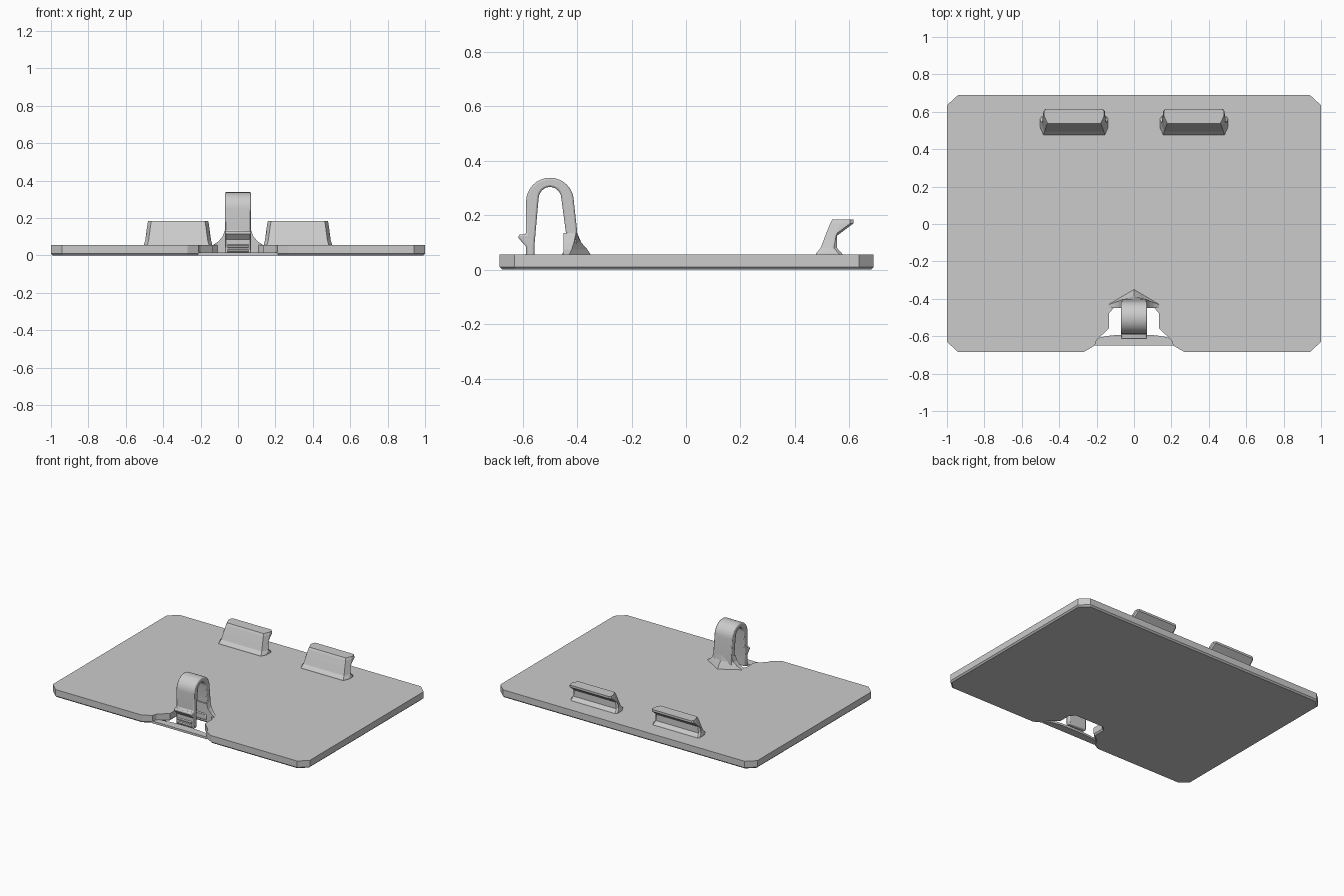
import bpy, bmesh, math

if "Cube" in bpy.data.objects:
    bpy.data.objects.remove(bpy.data.objects["Cube"])

grey = bpy.data.materials.new("light grey plastic")
grey.use_nodes = True
colour = (0.6, 0.6, 0.6, 1)
grey.diffuse_color = colour
grey.node_tree.nodes["Principled BSDF"].inputs["Base Color"].default_value = colour


def loft(name, sections, bevel=0, bottom_bevel=0, smooth=False):
    """Join rings of points into a capped solid."""
    bm = bmesh.new()
    rings = [[bm.verts.new(p) for p in ring] for ring in sections]
    n = len(rings[0])
    for a, b in zip(rings, rings[1:]):
        for i in range(n):
            j = (i + 1) % n
            bm.faces.new((a[i], a[j], b[j], b[i]))
    base = bm.faces.new(rings[0][::-1])
    bm.faces.new(rings[-1])
    bmesh.ops.recalc_face_normals(bm, faces=bm.faces)
    if bottom_bevel:
        bmesh.ops.bevel(bm, geom=list(base.edges), offset=bottom_bevel,
                        segments=1, affect='EDGES')
    mesh = bpy.data.meshes.new(name)
    bm.to_mesh(mesh)
    bm.free()
    mesh.materials.append(grey)
    ob = bpy.data.objects.new(name, mesh)
    bpy.context.collection.objects.link(ob)
    if bevel:
        mod = ob.modifiers.new("edge rounding", 'BEVEL')
        mod.width, mod.segments, mod.angle_limit = bevel, 2, math.radians(50)
    if smooth:
        bpy.ops.object.select_all(action='DESELECT')
        ob.select_set(True)
        bpy.context.view_layer.objects.active = ob
        bpy.ops.object.shade_smooth_by_angle(angle=math.radians(25))
    return ob


def slab(name, outline, z0, z1, **kw):
    return loft(name, [[(x, y, z) for x, y in outline] for z in (z0, z1)], **kw)


def side_extrude(name, profile, half, **kw):
    return loft(name, [[(x, y, z) for y, z in profile] for x in (-half, half)], **kw)


def arc(cx, cy, rx, ry, start, end, steps):
    angles = [math.radians(start + (end - start) * i / steps) for i in range(steps + 1)]
    return [(cx + rx * math.cos(a), cy + ry * math.sin(a)) for a in angles]


# Cover plate with clipped corners and a stepped latch notch
half_outline = [(0, -.45), (.11, -.45), (.135, -.48), (.135, -.56), (.2, -.62),
                (.21, -.65), (.27, -.685), (.94, -.685), (1, -.63), (1, .635),
                (.94, .69)]
outline = half_outline + [(-x, y) for x, y in half_outline[:0:-1]]
slab("cover_plate", outline, 0, .055, bottom_bevel=.01)

# Thin lip crossing the mouth of the notch, with a curved inner edge
lip = [(-.215, -.65), (.215, -.65)] + [
    (.205 * math.cos(t), -.622 + .032 * math.sin(t))
    for t in (math.pi * i / 14 for i in range(15))]
slab("notch_lip", lip, 0, .015)

# Looped spring latch: outer line over the top, then back along the inner line
outer = [(-.588, .01), (-.588, .085), (-.615, .115), (-.615, .13), (-.588, .13)]
outer += arc(-.5, .25, .088, .088, 180, 0, 16) + [(-.4, .14), (-.4, .02)]
inner = [(-.455, .02), (-.455, .058), (-.442, .075), (-.438, .11)]
inner += arc(-.5, .26, .042, .044, 0, 180, 12) + [(-.557, .09), (-.557, .01)]
side_extrude("latch_loop", outer + inner, .07, bevel=.007, smooth=True)

# Grip ridges on the front of the latch
for i, z in enumerate((.025, .05)):
    side_extrude("latch_ridge_%d" % (i + 1),
                 [(-.586, z - .009), (-.597, z - .004), (-.597, z + .004), (-.586, z + .009)],
                 .055)

# Flared, pointed foot joining the latch to the plate
foot = [(.02, .135, -.43, -.35), (.055, .135, -.43, -.35), (.075, .105, -.42, -.363),
        (.1, .083, -.412, -.385), (.135, .07, -.405, -.4)]
loft("latch_foot", [[(-a, -.45, z), (-a, y1, z), (0, y2, z), (a, y1, z), (a, -.45, z)]
                    for z, a, y1, y2 in foot])

# Pair of hooked tabs along the back edge: height, front, back, half width
tab = [(.05, .475, .578, .182), (.06, .478, .573, .182), (.08, .495, .555, .176),
       (.125, .512, .555, .17), (.17, .53, .615, .164), (.185, .538, .615, .16)]
for side, cx in (("left", .32), ("right", -.32)):
    sections = []
    for z, front, back, w in tab:
        sections.append([(cx + x, y, z) for x, y in (
            (-w + .018, front), (w - .018, front), (w, front + .04),
            (w, back - .012), (w - .01, back), (-w + .01, back),
            (-w, back - .012), (-w, front + .04))])
    loft("hook_tab_" + side, sections)
